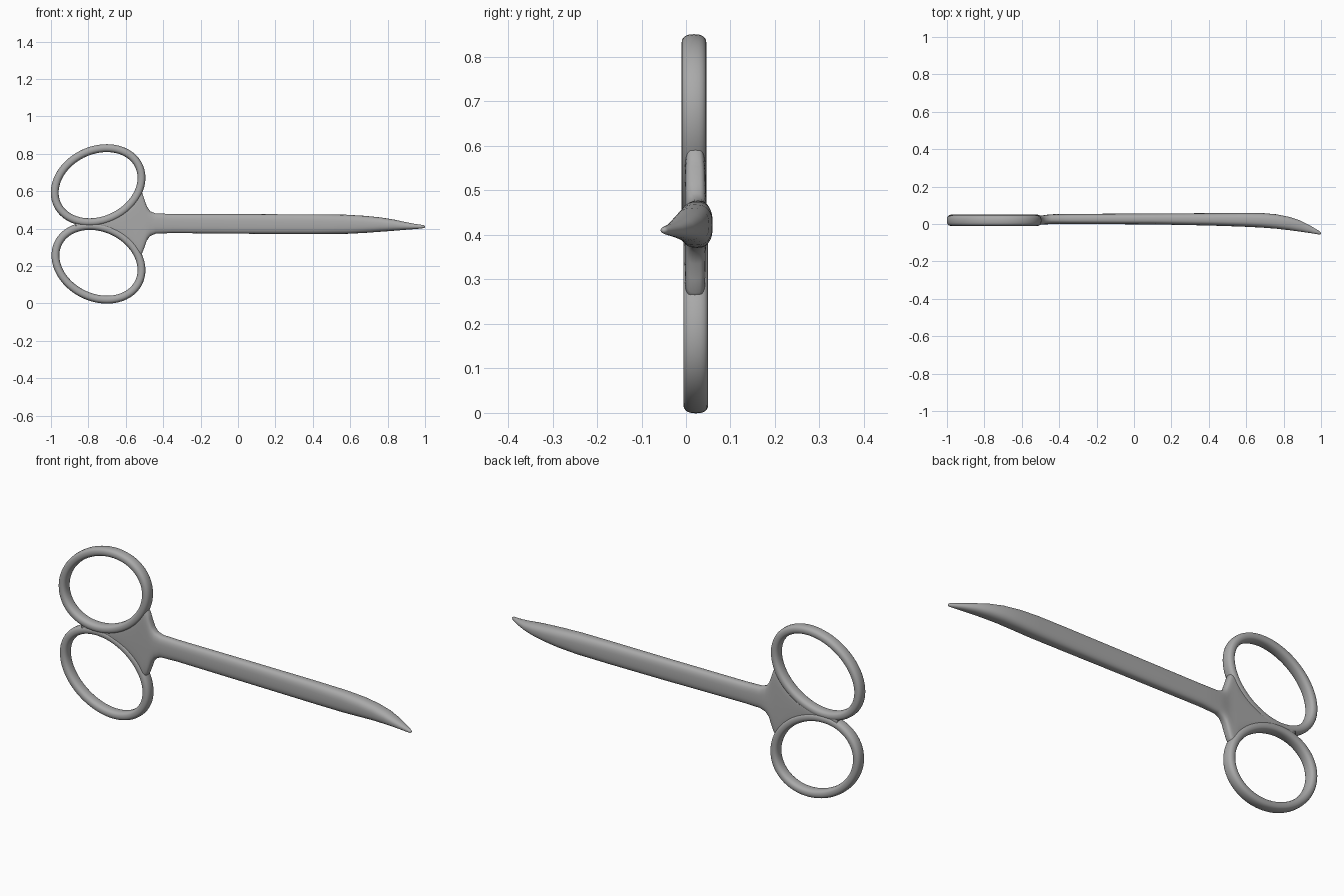
import bpy, bmesh
from math import sin, cos, acos, pi, copysign

old = bpy.data.objects.get("Cube")
if old:
    bpy.data.objects.remove(old, do_unlink=True)

steel = bpy.data.materials.new("brushed_steel")
steel.use_nodes = True
COLOUR = (0.40, 0.40, 0.40, 1)
steel.diffuse_color = COLOUR
steel.node_tree.nodes["Principled BSDF"].inputs["Base Color"].default_value = COLOUR


def superellipse(a, b, power, count):
    """Rounded-box outline with half sizes a and b."""
    pts = []
    for i in range(count):
        c, s = cos(2 * pi * i / count), sin(2 * pi * i / count)
        pts.append((copysign(abs(c) ** (2 / power), c) * a,
                    copysign(abs(s) ** (2 / power), s) * b))
    return pts


def skin(name, sections, closed):
    """Bridge a row of equal-length point loops into one smooth surface."""
    bm = bmesh.new()
    loops = [[bm.verts.new(p) for p in sec] for sec in sections]
    n = len(loops[0])
    pairs = list(zip(loops, loops[1:]))
    if closed:
        pairs.append((loops[-1], loops[0]))
    else:
        bm.faces.new(loops[0])
        bm.faces.new(loops[-1])
    for a, b in pairs:
        for i in range(n):
            j = (i + 1) % n
            bm.faces.new((a[i], a[j], b[j], b[i]))
    bmesh.ops.recalc_face_normals(bm, faces=bm.faces[:])
    mesh = bpy.data.meshes.new(name)
    bm.to_mesh(mesh)
    bm.free()
    mesh.materials.append(steel)
    obj = bpy.data.objects.new(name, mesh)
    bpy.context.collection.objects.link(obj)
    for p in mesh.polygons:
        p.use_smooth = True
    return obj


# Finger loops: skewed ellipses (centre x, centre z, half width, half height, skew, y)
UPPER = (-0.748, 0.632, 0.232, 0.198, 0.2, 0.018)
LOWER = (-0.746, 0.217, 0.230, 0.197, -0.2, 0.022)


def loop_point(ring, t):
    cx, cz, w, h, skew, y = ring
    return cx + w * cos(t), cz + h * sin(t + skew)


def finger_loop(name, ring, steps=96):
    sections = []
    for i in range(steps):
        t = 2 * pi * i / steps
        x, z = loop_point(ring, t)
        x2, z2 = loop_point(ring, t + 0.01)
        dx, dz = x2 - x, z2 - z
        length = (dx * dx + dz * dz) ** 0.5
        nx, nz = dz / length, -dx / length
        sections.append([(x + nx * u, ring[5] + v, z + nz * u)
                         for u, v in superellipse(0.021, 0.028, 2.5, 20)])
    skin(name, sections, True)


finger_loop("upper_finger_loop", UPPER)
finger_loop("lower_finger_loop", LOWER)


# Handle web and blade share one run of sections: x, z low, z high, y front, y back, power
def web_edge(ring, x, side):
    return loop_point(ring, side * acos((x - ring[0]) / ring[2]))[1]


run = []
for i in range(17):
    x = -0.87 + 0.34 * i / 16
    run.append((x, web_edge(LOWER, x, 1), web_edge(UPPER, x, -1), -0.003, 0.044, 5))
run += [
    (-0.512, 0.27, 0.59, -0.003, 0.044, 4),
    (-0.500, 0.30, 0.555, -0.003, 0.045, 3.6),
    (-0.488, 0.335, 0.52, -0.003, 0.046, 3.3),
    (-0.470, 0.36, 0.493, -0.002, 0.049, 3),
    (-0.440, 0.373, 0.481, 0.0, 0.052, 2.8),
    (-0.35, 0.376, 0.478, 0.0, 0.054, 2.8),
    (0.10, 0.372, 0.477, -0.002, 0.056, 2.8),
    (0.40, 0.371, 0.476, -0.008, 0.058, 2.8),
    (0.58, 0.372, 0.474, -0.014, 0.060, 2.7),
    (0.68, 0.377, 0.468, -0.019, 0.059, 2.6),
    (0.76, 0.383, 0.460, -0.025, 0.052, 2.5),
    (0.83, 0.388, 0.449, -0.033, 0.038, 2.4),
    (0.89, 0.393, 0.436, -0.041, 0.018, 2.3),
    (0.94, 0.397, 0.426, -0.048, -0.007, 2.2),
    (0.975, 0.400, 0.421, -0.054, -0.028, 2),
    (0.994, 0.403, 0.418, -0.057, -0.040, 2),
    (1.0, 0.407, 0.413, -0.053, -0.046, 2),
]
sections = []
for x, z0, z1, y0, y1, power in run:
    sections.append([(x, (y0 + y1) / 2 + v, (z0 + z1) / 2 + u)
                     for u, v in superellipse((z1 - z0) / 2, (y1 - y0) / 2, power, 32)])
skin("handle_web_and_curved_blades", sections, False)
